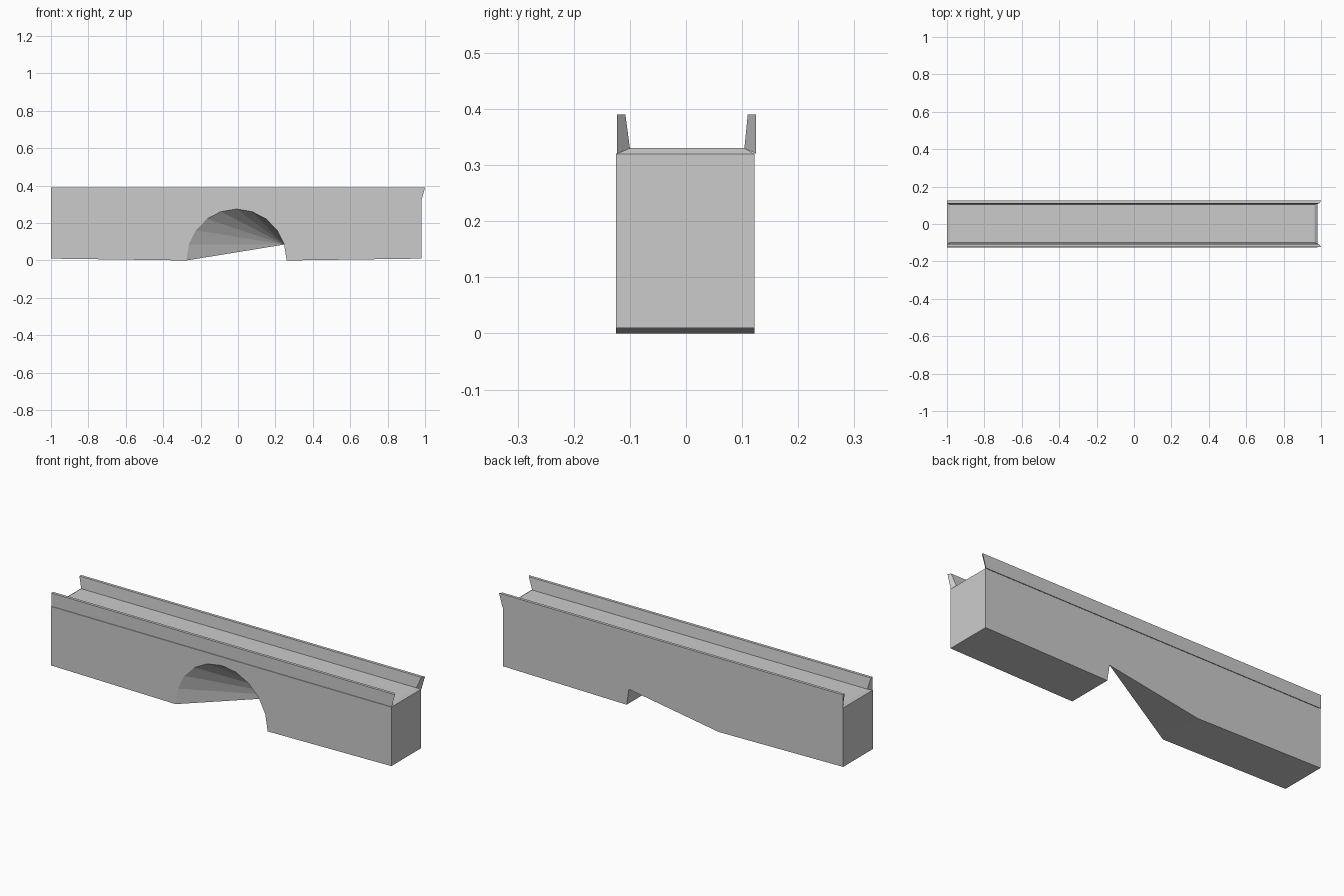
import bpy, bmesh, math

if "Cube" in bpy.data.objects:
    bpy.data.objects.remove(bpy.data.objects["Cube"])

YF, YB = -0.125, 0.122      # front and back wall planes
XL, XR = -1.0, 0.98         # body ends


def make_object(name, bm):
    bmesh.ops.recalc_face_normals(bm, faces=bm.faces)
    mesh = bpy.data.meshes.new(name)
    bm.to_mesh(mesh)
    bm.free()
    obj = bpy.data.objects.new(name, mesh)
    bpy.context.collection.objects.link(obj)
    return obj


# bridge body: side profile with a ten-segment arch
N = 10
arch = [(-0.008 - 0.268 * math.cos(math.pi * i / N),
         0.275 * math.sin(math.pi * i / N)) for i in range(N + 1)]
outline = arch + [(XR, 0.01), (XR, 0.32), (XL, 0.32), (XL, 0.01)]

bm = bmesh.new()
front = [bm.verts.new((x, YF, z)) for x, z in outline]
back = [bm.verts.new((x, YB, z)) for x, z in outline]
count = len(outline)
top_edge = N + 2

# walls as strips above the arch, so both sides triangulate cleanly
for side in (front, back):
    bl, tl, tr, br = side[N + 4], side[N + 3], side[N + 2], side[N + 1]
    half = N // 2
    for i in range(half):
        bm.faces.new((tl, side[i], side[i + 1]))
        bm.faces.new((tr, side[half + i], side[half + i + 1]))
    bm.faces.new((bl, side[0], tl))
    bm.faces.new((br, side[N], tr))
    bm.faces.new((tl, tr, side[half]))

# last pier side, undersides and ends
for i in range(N - 1, count):
    if i != top_edge:
        j = (i + 1) % count
        bm.faces.new((front[i], front[j], back[j], back[i]))

# twisted arch lining: front edge fans to one back corner, back edge is closed
m = N - 1
for i in range(m):
    bm.faces.new((back[m], front[i], front[i + 1]))
for i in range(1, m):
    bm.faces.new((back[0], back[i], back[i + 1]))
bm.faces.new((back[0], back[m], front[0]))

# deck raised slightly inside a bevelled rim
rim = [front[N + 3], front[N + 2], back[N + 2], back[N + 3]]
deck = [bm.verts.new(c) for c in ((-0.985, -0.10, 0.33), (0.965, -0.10, 0.33),
                                  (0.965, 0.104, 0.33), (-0.985, 0.104, 0.33))]
bm.faces.new(deck)
for i in range(4):
    j = (i + 1) % 4
    bm.faces.new((rim[i], rim[j], deck[j], deck[i]))
make_object("bridge_body", bm)


# parapets: tapered cross-section with the right end leaning out
def parapet(name, section):
    ends = [(-1.0, 0.98), (-1.0, 1.0), (-1.0, 0.99), (-0.985, 0.965)]
    bm = bmesh.new()
    left = [bm.verts.new((e[0], y, z)) for e, (y, z) in zip(ends, section)]
    right = [bm.verts.new((e[1], y, z)) for e, (y, z) in zip(ends, section)]
    bm.faces.new(left)
    bm.faces.new(right)
    for i in range(4):
        j = (i + 1) % 4
        bm.faces.new((left[i], left[j], right[j], right[i]))
    make_object(name, bm)


parapet("front_parapet", [(-0.123, 0.32), (-0.123, 0.39), (-0.108, 0.39), (-0.10, 0.33)])
parapet("back_parapet", [(0.125, 0.32), (0.125, 0.39), (0.11, 0.39), (0.104, 0.33)])
